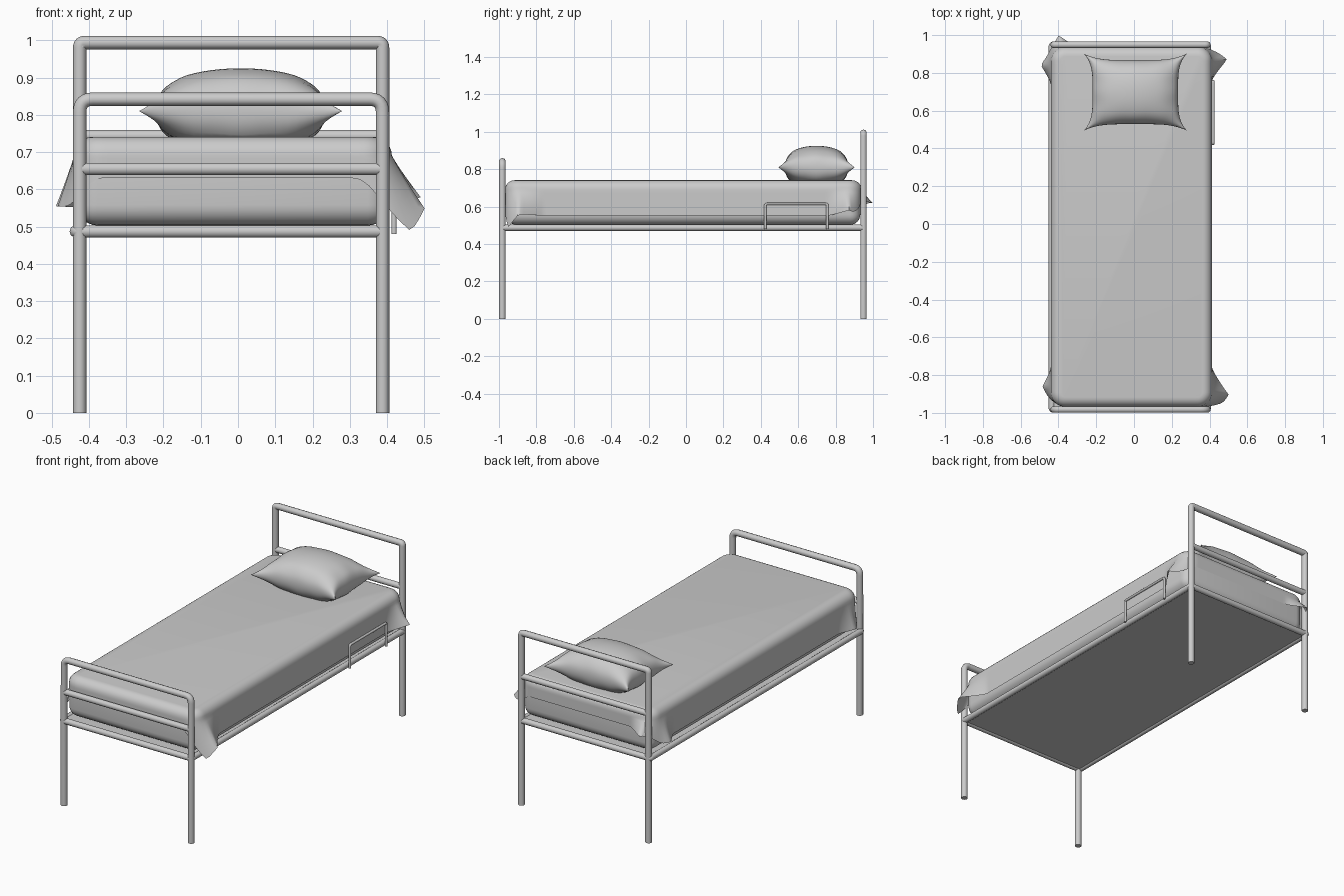
import bpy, bmesh, math
from mathutils import Vector

if "Cube" in bpy.data.objects:
    bpy.data.objects.remove(bpy.data.objects["Cube"])

XL, XR = -0.425, 0.388        # post centres
YF, YB = -0.982, 0.949        # foot and head end
R = 0.018


def finish(bm, name, smooth=True, angle=40):
    bmesh.ops.recalc_face_normals(bm, faces=bm.faces)
    me = bpy.data.meshes.new(name)
    bm.to_mesh(me)
    bm.free()
    ob = bpy.data.objects.new(name, me)
    bpy.context.collection.objects.link(ob)
    if smooth:
        bpy.ops.object.select_all(action='DESELECT')
        ob.select_set(True)
        bpy.context.view_layer.objects.active = ob
        bpy.ops.object.shade_smooth_by_angle(angle=math.radians(angle))
    return ob


def pipe(name, pts, r=R, fillet=0.0, closed=False):
    """Round tube along a path with filleted corners."""
    pts = [Vector(p) for p in pts]
    n = len(pts)
    path = []
    for i, p in enumerate(pts):
        if fillet and (closed or 0 < i < n - 1):
            a = p + (pts[i - 1] - p).normalized() * fillet
            b = p + (pts[(i + 1) % n] - p).normalized() * fillet
            for k in range(7):
                t = k / 6
                path.append(a * (1 - t) ** 2 + p * 2 * t * (1 - t) + b * t * t)
        else:
            path.append(p)
    cu = bpy.data.curves.new(name, 'CURVE')
    cu.dimensions = '3D'
    cu.bevel_depth = r
    cu.bevel_resolution = 3
    cu.use_fill_caps = True
    sp = cu.splines.new('POLY')
    sp.points.add(len(path) - 1)
    for q, v in zip(sp.points, path):
        q.co = (*v, 1)
    sp.use_cyclic_u = closed
    sp.use_smooth = True
    ob = bpy.data.objects.new(name, cu)
    bpy.context.collection.objects.link(ob)
    return ob


def box(name, lo, hi, bevel=0.0, seg=6):
    bm = bmesh.new()
    bmesh.ops.create_cube(bm, size=1)
    for v in bm.verts:
        v.co = [lo[i] + (v.co[i] + 0.5) * (hi[i] - lo[i]) for i in range(3)]
    if bevel:
        bmesh.ops.bevel(bm, geom=bm.edges[:], offset=bevel, segments=seg,
                        profile=0.5, affect='EDGES')
    return finish(bm, name, bevel > 0)


# Head and foot hoops with their cross bars
for name, y, top, bar, fil in (("foot", YF, 0.842, 0.655, 0.035),
                               ("head", YB, 0.994, 0.743, 0.014)):
    pipe(name + "_hoop", [(XL, y, 0), (XL, y, top), (XR, y, top), (XR, y, 0)], R, fil)
    pipe(name + "_cross_bar", [(XL, y, bar), (XR, y, bar)], R * 0.95)

# Base rails, deck and side handle
pipe("base_rail", [(XL - 0.01, YF, 0.487), (XR + 0.002, YF, 0.487),
                   (XR + 0.002, YB, 0.487), (XL - 0.01, YB, 0.487)], 0.017, 0.01, True)
box("deck", (XL - 0.01, YF, 0.478), (XR, YB, 0.498))
pipe("side_handle", [(0.419, 0.424, 0.48), (0.419, 0.424, 0.614),
                     (0.419, 0.756, 0.614), (0.419, 0.756, 0.48)], 0.007, 0.01)

# Mattress
box("mattress", (-0.432, -0.962, 0.503), (0.404, 0.932, 0.735), 0.055)

# Draped sheet: rounded top, hanging hem, flared folds at the corners
X0, X1, Y0, Y1, RAD = -0.440, 0.413, -0.967, 0.938, 0.075
folds = [  # centre, sideways push, hem height, width
    ((0.413, -0.89), (0.085, -0.01), 0.56, 0.13),
    ((0.395, -0.945), (0.03, 0.0), 0.485, 0.07),
    ((-0.44, -0.86), (-0.045, 0.0), 0.555, 0.10),
    ((0.413, 0.86), (0.08, 0.01), 0.58, 0.10),
    ((-0.44, 0.84), (-0.053, 0.0), 0.555, 0.10),
    ((-0.38, 0.938), (-0.02, 0.062), 0.62, 0.08),
]
outline = []                   # (corner-arc centre or side point, outward normal)
corners = [(X1 - RAD, Y0 + RAD, -90), (X1 - RAD, Y1 - RAD, 0),
           (X0 + RAD, Y1 - RAD, 90), (X0 + RAD, Y0 + RAD, 180)]
for i, (cx, cy, a0) in enumerate(corners):
    for k in range(9):
        a = math.radians(a0 + 90 * k / 8)
        outline.append((Vector((cx, cy)), Vector((math.cos(a), math.sin(a)))))
    nx, ny, _ = corners[(i + 1) % 4]
    a, b = Vector((cx, cy)), Vector((nx, ny))
    nrm = outline[-1][1]
    length = (b - a).length
    steps = [0.015 * k for k in range(1, 14)]
    for d in steps + [length - s for s in reversed(steps)]:
        outline.append((a + (b - a) * d / length, nrm))

ARC, DROP, TOP, RT = 6, 8, 0.741, 0.05
bm = bmesh.new()
rings = []
for j in range(ARC + DROP + 1):
    ring = []
    for c, n in outline:
        if j <= ARC:
            t = math.pi / 2 * j / ARC
            p = c + n * (RAD - RT + RT * math.sin(t))
            z = TOP - RT + RT * math.cos(t)
        else:
            s = (j - ARC) / DROP
            p = c + n * RAD
            side = n.x * n.x
            hem = 0.63 + (0.552 - 0.63) * side
            base = p.copy()
            for fc, push, fz, width in folds:
                w = max(0, 1 - (base - Vector(fc)).length / width) ** 1.2
                p = p + Vector(push) * w * s ** 1.1
                hem += (fz - hem) * w
            z = TOP - RT + (hem - TOP + RT) * s
        ring.append(bm.verts.new((p.x, p.y, z)))
    rings.append(ring)
bm.faces.new(rings[0])
N = len(outline)
for a, b in zip(rings, rings[1:]):
    for i in range(N):
        bm.faces.new((a[i], a[(i + 1) % N], b[(i + 1) % N], b[i]))
finish(bm, "sheet", True, 60)

# Pillow: two puffed faces meeting on a pinched seam
bm = bmesh.new()
G = 32
for sgn in (1, -1):
    grid = []
    for j in range(G + 1):
        row = []
        for i in range(G + 1):
            u = math.sin(math.pi / 2 * (2 * i / G - 1))
            v = math.sin(math.pi / 2 * (2 * j / G - 1))
            x = 0.007 + 0.273 * u * (1 - 0.17 * (1 - v ** 4) * u * u)
            y = 0.698 + 0.204 * v * (1 - 0.17 * (1 - u ** 4) * v * v)
            puff = max(0, (1 - u * u) * (1 - v * v)) ** 0.5
            edge = max(abs(u), abs(v)) ** 4
            wrinkle = 0.006 * edge * puff * (math.cos(13 * u) + math.cos(11 * v))
            z = 0.81 + sgn * (0.115 * puff + wrinkle)
            row.append(bm.verts.new((x, y, max(z, 0.738))))
        grid.append(row)
    for j in range(G):
        for i in range(G):
            bm.faces.new((grid[j][i], grid[j][i + 1], grid[j + 1][i + 1], grid[j + 1][i]))
bmesh.ops.remove_doubles(bm, verts=bm.verts, dist=0.0002)
finish(bm, "pillow", True, 70)
